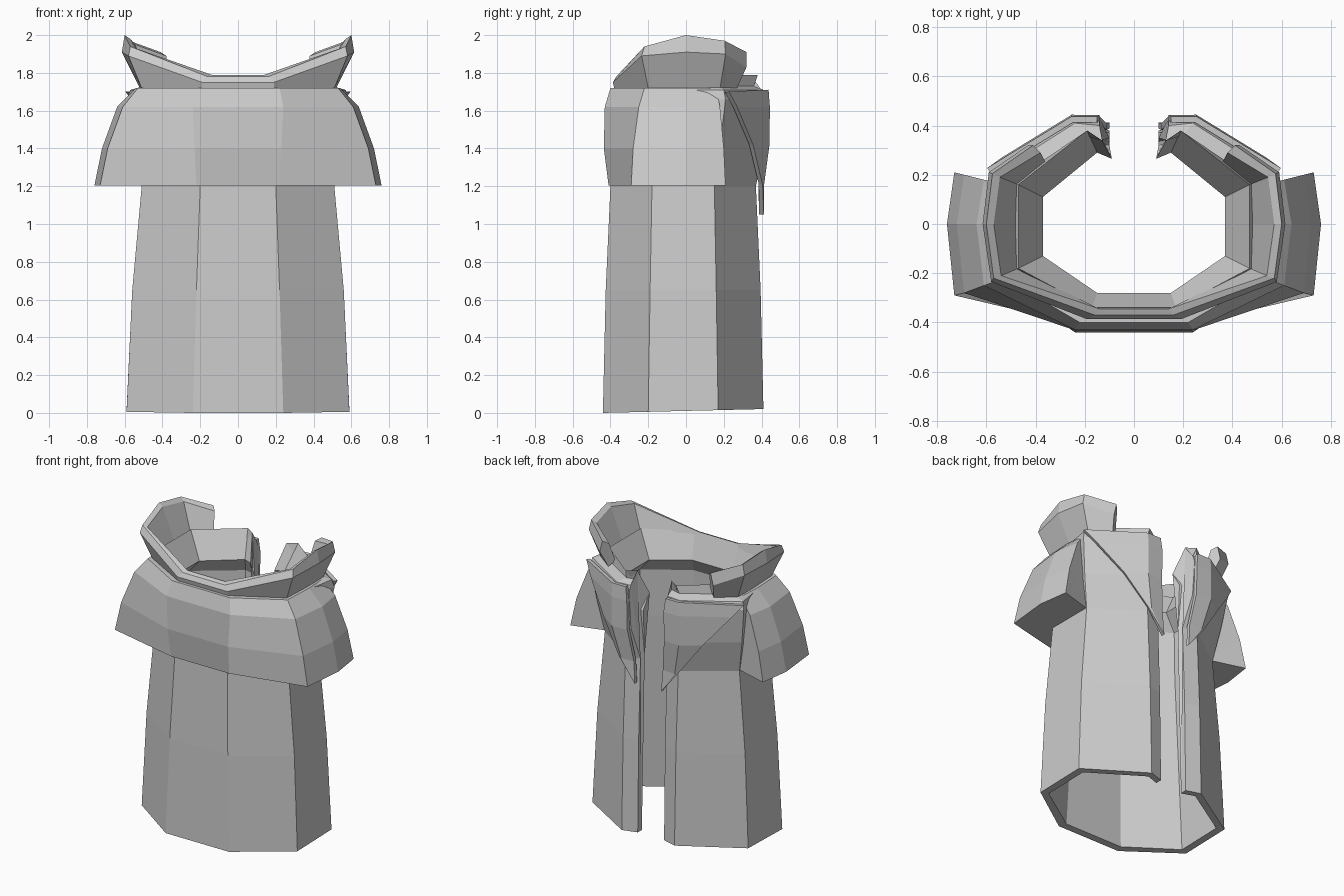
import bpy, bmesh

if "Cube" in bpy.data.objects:
    bpy.data.objects.remove(bpy.data.objects["Cube"])


def build(name, grid, closed=True, centre=True, thickness=0.0):
    """Skin a grid of half-sections, then mirror it across x = 0."""
    if centre:
        grid = [[(0, r[0][1], r[0][2])] + r for r in grid]
    bm = bmesh.new()
    vs = [[bm.verts.new(p) for p in row] for row in grid]
    n, m = len(vs), len(vs[0])
    for i in range(n if closed else n - 1):
        a, b = vs[i], vs[(i + 1) % n]
        for j in range(m - 1):
            bm.faces.new((a[j], a[j + 1], b[j + 1], b[j]))
    if closed:  # cap the free end
        # pair outer rows with inner rows so the concave end fills cleanly
        cap = bm.faces.new([row[-1] for row in vs])
        bmesh.ops.triangulate(bm, faces=[cap])
    bmesh.ops.remove_doubles(bm, verts=bm.verts, dist=0.0005)
    bmesh.ops.recalc_face_normals(bm, faces=bm.faces)
    me = bpy.data.meshes.new(name)
    bm.to_mesh(me)
    bm.free()
    ob = bpy.data.objects.new(name, me)
    bpy.context.collection.objects.link(ob)
    if thickness:
        s = ob.modifiers.new("thickness", 'SOLIDIFY')
        s.thickness = thickness
        s.offset = 0
    mi = ob.modifiers.new("mirror", 'MIRROR')
    mi.use_clip = True
    mi.merge_threshold = 0.0005
    return ob


def level(z, *xy):
    """One horizontal half-section at height z."""
    return [(x, y, z) for x, y in xy]


def hem(z, *xy):
    """Bottom half-section, rising slightly to the back."""
    return [(x, y, z + 0.024 * (y + 0.44)) for x, y in xy]


# Coat body: outside going up, neck stand, lining going down
body = [
    hem(0, (.24, -.44), (.59, -.20), (.59, .17), (.20, .41), (.10, .38)),
    level(.65, (.22, -.425), (.56, -.19), (.56, .16), (.20, .395), (.10, .37)),
    level(1.2, (.20, -.40), (.51, -.18), (.51, .15), (.20, .37), (.10, .35)),
    level(1.42, (.20, -.39), (.51, -.19), (.55, .18), (.24, .415), (.13, .41)),
    level(1.66, (.20, -.38), (.51, -.19), (.585, .21), (.25, .425), (.14, .42)),
    level(1.71, (.19, -.375), (.51, -.19), (.57, .20), (.24, .41), (.14, .40)),
    level(1.73, (.19, -.36), (.50, -.19), (.50, .17), (.20, .36), (.13, .34)),
    level(1.79, (.17, -.34), (.47, -.18), (.47, .16), (.19, .38), (.13, .34)),
    level(1.62, (.15, -.28), (.37, -.13), (.37, .11), (.15, .29), (.09, .265)),
    level(1.52, (.18, -.34), (.46, -.16), (.46, .13), (.18, .34), (.10, .32)),
    level(1.2, (.18, -.35), (.465, -.16), (.465, .13), (.18, .325), (.10, .305)),
    hem(0, (.22, -.39), (.54, -.18), (.54, .15), (.19, .365), (.10, .335)),
]
build("coat_body", body)

# Shoulder cape over the front and sides
cape = [
    level(1.205, (.22, -.41), (.73, -.29), (.76, 0), (.73, .21)),
    level(1.4, (.23, -.435), (.69, -.28), (.72, 0), (.69, .20)),
    level(1.62, (.24, -.43), (.61, -.25), (.64, 0), (.61, .18)),
    level(1.72, (.22, -.40), (.53, -.22), (.54, 0), (.53, .16)),
    level(1.72, (.18, -.36), (.48, -.18), (.48, 0), (.48, .14)),
    level(1.205, (.18, -.38), (.49, -.17), (.49, 0), (.49, .14)),
]
build("shoulder_cape", cape)

# Flared collar: base, fold, rim, inner rim, inner base
collar = [
    level(1.72, (.19, -.38), (.51, -.20), (.52, 0), (.52, .18), (.40, .27)),
    [(.19, -.387, 1.75), (.58, -.235, 1.89), (.615, 0, 1.91), (.59, .21, 1.90), (.43, .32, 1.83)],
    [(.16, -.37, 1.78), (.57, -.22, 1.94), (.60, 0, 2.0), (.575, .205, 1.97), (.41, .32, 1.91)],
    [(.14, -.345, 1.79), (.54, -.21, 1.93), (.57, 0, 1.98), (.545, .19, 1.95), (.38, .29, 1.89)],
    level(1.76, (.17, -.33), (.47, -.18), (.48, 0), (.47, .16), (.36, .25)),
]
build("flared_collar", collar)

# Triangular lapels on either side of the opening
lapel = [
    [(.10, .40, 1.05), (.10, .40, 1.05), (.10, .40, 1.05)],
    [(.11, .395, 1.2), (.20, .40, 1.2), (.22, .395, 1.21)],
    [(.14, .425, 1.42), (.25, .43, 1.42), (.37, .345, 1.42)],
    [(.14, .43, 1.62), (.25, .432, 1.62), (.53, .26, 1.62)],
    [(.15, .425, 1.71), (.25, .425, 1.71), (.59, .217, 1.70)],
]
bm_rows = lapel
verts, faces = [], []
for row in bm_rows:
    verts += row
for i in range(4):
    for j in range(2):
        a = i * 3 + j
        faces.append((a, a + 1, a + 4, a + 3) if i else (0, a + 4, a + 3))
bm = bmesh.new()
bv = [bm.verts.new(v) for v in verts]
for f in faces:
    bm.faces.new([bv[k] for k in f])
loose = [v for v in bm.verts if not v.link_faces]
bmesh.ops.delete(bm, geom=loose, context='VERTS')
bmesh.ops.recalc_face_normals(bm, faces=bm.faces)
me = bpy.data.meshes.new("lapel")
bm.to_mesh(me)
bm.free()
ob = bpy.data.objects.new("lapel", me)
bpy.context.collection.objects.link(ob)
s = ob.modifiers.new("thickness", 'SOLIDIFY')
s.thickness = 0.025
s.offset = 0
ob.modifiers.new("mirror", 'MIRROR')
